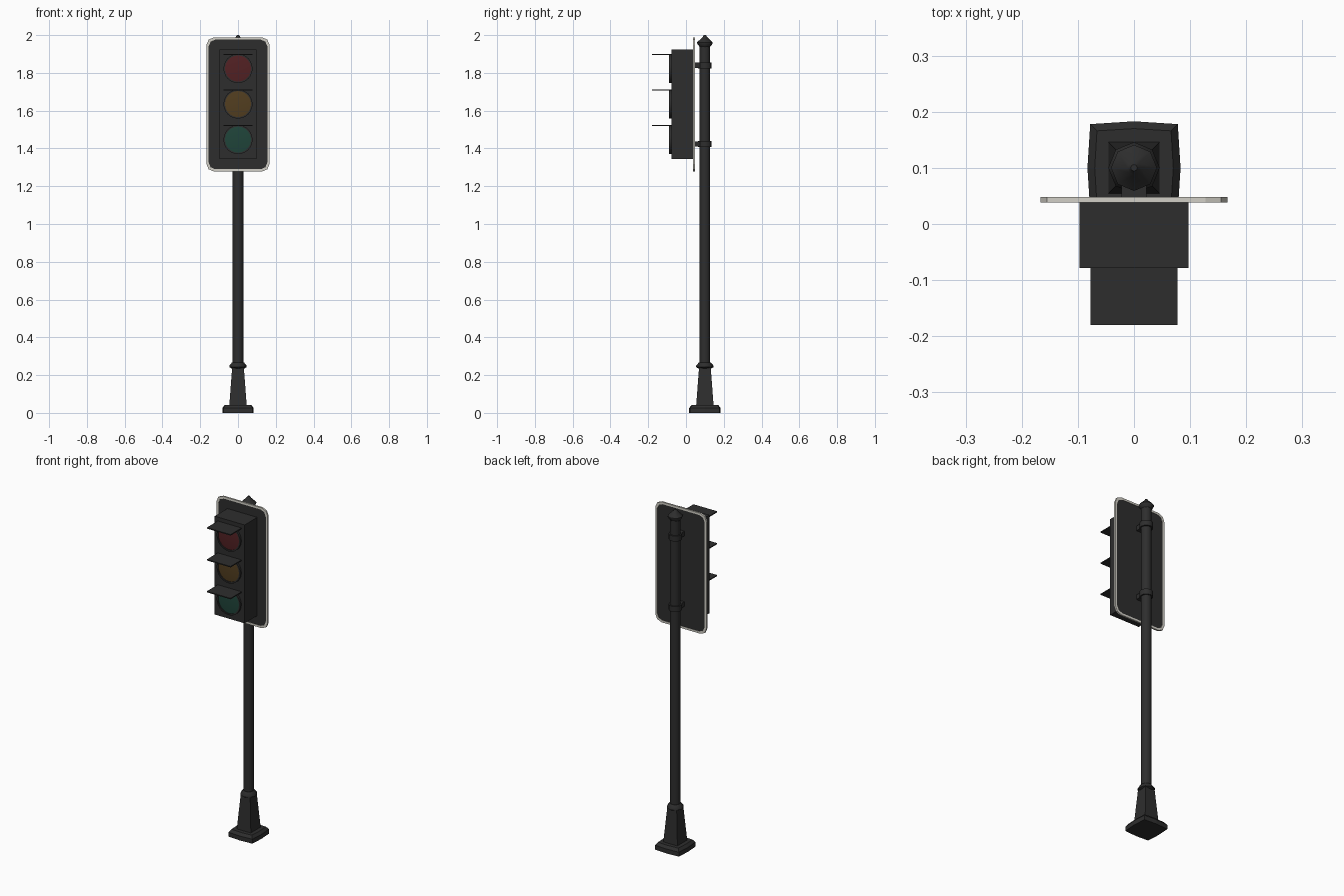
import bpy, bmesh, math

if "Cube" in bpy.data.objects:
    bpy.data.objects.remove(bpy.data.objects["Cube"])

PY = 0.1  # y position of the pole axis


def material(name, rgb):
    m = bpy.data.materials.new(name)
    m.diffuse_color = (*rgb, 1)
    m.use_nodes = True
    m.node_tree.nodes["Principled BSDF"].inputs["Base Color"].default_value = m.diffuse_color
    return m


BLACK = material("charcoal", (0.027, 0.027, 0.027))
WHITE = material("off_white", (0.65, 0.63, 0.57))
RED = material("dark_red", (0.085, 0.015, 0.017))
AMBER = material("dark_amber", (0.085, 0.048, 0.014))
GREEN = material("dark_green", (0.014, 0.058, 0.042))


def loft(name, rings, mat, smooth=None, caps=True, closed=False):
    """Skin a list of equal-length point rings."""
    bm = bmesh.new()
    vs = [[bm.verts.new(p) for p in r] for r in rings]
    n = len(rings[0])
    pairs = list(zip(vs, vs[1:])) + ([(vs[-1], vs[0])] if closed else [])
    for a, b in pairs:
        for i in range(n):
            j = (i + 1) % n
            bm.faces.new((a[i], a[j], b[j], b[i]))
    if caps and not closed:
        bm.faces.new(vs[0][::-1])
        bm.faces.new(vs[-1])
    bmesh.ops.recalc_face_normals(bm, faces=bm.faces)
    me = bpy.data.meshes.new(name)
    bm.to_mesh(me)
    bm.free()
    me.materials.append(mat)
    ob = bpy.data.objects.new(name, me)
    bpy.context.collection.objects.link(ob)
    if smooth:
        bpy.ops.object.select_all(action='DESELECT')
        ob.select_set(True)
        bpy.context.view_layer.objects.active = ob
        bpy.ops.object.shade_smooth_by_angle(angle=math.radians(smooth))
    return ob


def box(name, x, y0, y1, z0, z1, mat):
    rings = [[(-x, y0, z), (x, y0, z), (x, y1, z), (-x, y1, z)] for z in (z0, z1)]
    return loft(name, rings, mat)


def circle_z(r, z, n=8):
    return [(r * math.cos(math.tau * i / n), PY + r * math.sin(math.tau * i / n), z)
            for i in range(n)]


def square_z(h, mid, z):
    """Square ring with eight points; mid is the distance to the side midpoints."""
    pts = [(mid, 0), (h, h), (0, mid), (-h, h), (-mid, 0), (-h, -h), (0, -mid), (h, -h)]
    return [(x, PY + y, z) for x, y in pts]


def circle_y(r, y, zc, n=24):
    return [(r * math.cos(math.tau * i / n), y, zc + r * math.sin(math.tau * i / n))
            for i in range(n)]


def rounded_y(hx, hz, r, y, zc=1.633):
    """Rounded rectangle facing y, two segments per corner."""
    pts = []
    for q, (sx, sz) in enumerate(((1, 1), (-1, 1), (-1, -1), (1, -1))):
        for k in range(3):
            a = math.pi / 2 * q + math.pi / 4 * k
            pts.append((sx * (hx - r) + r * math.cos(a), y,
                        zc + sz * (hz - r) + r * math.sin(a)))
    return pts


# Base: foot plate, tapered pedestal, collar
loft("foot_plate", [square_z(0.078, 0.083, 0), square_z(0.078, 0.083, 0.026),
                    square_z(0.066, 0.07, 0.042)], BLACK)
loft("pedestal", [square_z(0.046, 0.046, 0.04), square_z(0.031, 0.031, 0.24)], BLACK)
loft("collar", [circle_z(r, z) for r, z in
                ((0.034, 0.235), (0.046, 0.242), (0.046, 0.25), (0.031, 0.268))],
     BLACK, 40)

# Pole and pointed cap
loft("pole", [circle_z(0.028, 0.24, 12), circle_z(0.028, 1.95, 12)], BLACK, 40)
loft("pole_cap", [circle_z(r, z) for r, z in
                  ((0.028, 1.938), (0.041, 1.955), (0.041, 1.962), (0.012, 1.99),
                   (0.006, 2.0))], BLACK, 40)

# Clamps with arms reaching the backplate
for i, z in enumerate((1.84, 1.424)):
    loft(f"clamp_ring_{i}", [circle_z(0.036, z - 0.016, 12),
                             circle_z(0.036, z + 0.016, 12)], BLACK, 40)
    box(f"clamp_arm_{i}", 0.022, 0.044, PY, z - 0.014, z + 0.014, BLACK)

# Backplate with pale rim
HX, HZ = 0.167, 0.355
loft("backplate", [rounded_y(HX - 0.01, HZ - 0.01, 0.036, y) for y in (0.040, 0.046)], BLACK)
loft("backplate_rim", [rounded_y(HX, HZ, 0.04, 0.038), rounded_y(HX, HZ, 0.04, 0.048),
                       rounded_y(HX - 0.012, HZ - 0.012, 0.035, 0.048),
                       rounded_y(HX - 0.012, HZ - 0.012, 0.035, 0.038)], WHITE, closed=True)

# Signal housing
box("signal_housing", 0.0975, -0.078, 0.042, 1.343, 1.923, BLACK)

# Lamps: rim, lens and flat visor for each colour
for name, z, mat in (("red", 1.823, RED), ("amber", 1.635, AMBER), ("green", 1.447, GREEN)):
    loft(f"{name}_lamp_rim", [circle_y(0.077, -0.076, z), circle_y(0.077, -0.09, z),
                              circle_y(0.069, -0.09, z), circle_y(0.069, -0.076, z)],
         BLACK, 40, closed=True)
    loft(f"{name}_lens", [circle_y(0.07, -0.077, z), circle_y(0.07, -0.084, z),
                          circle_y(0.04, -0.087, z)], mat, 40)
    box(f"{name}_visor", 0.0775, -0.18, -0.077, z + 0.071, z + 0.077, BLACK)
